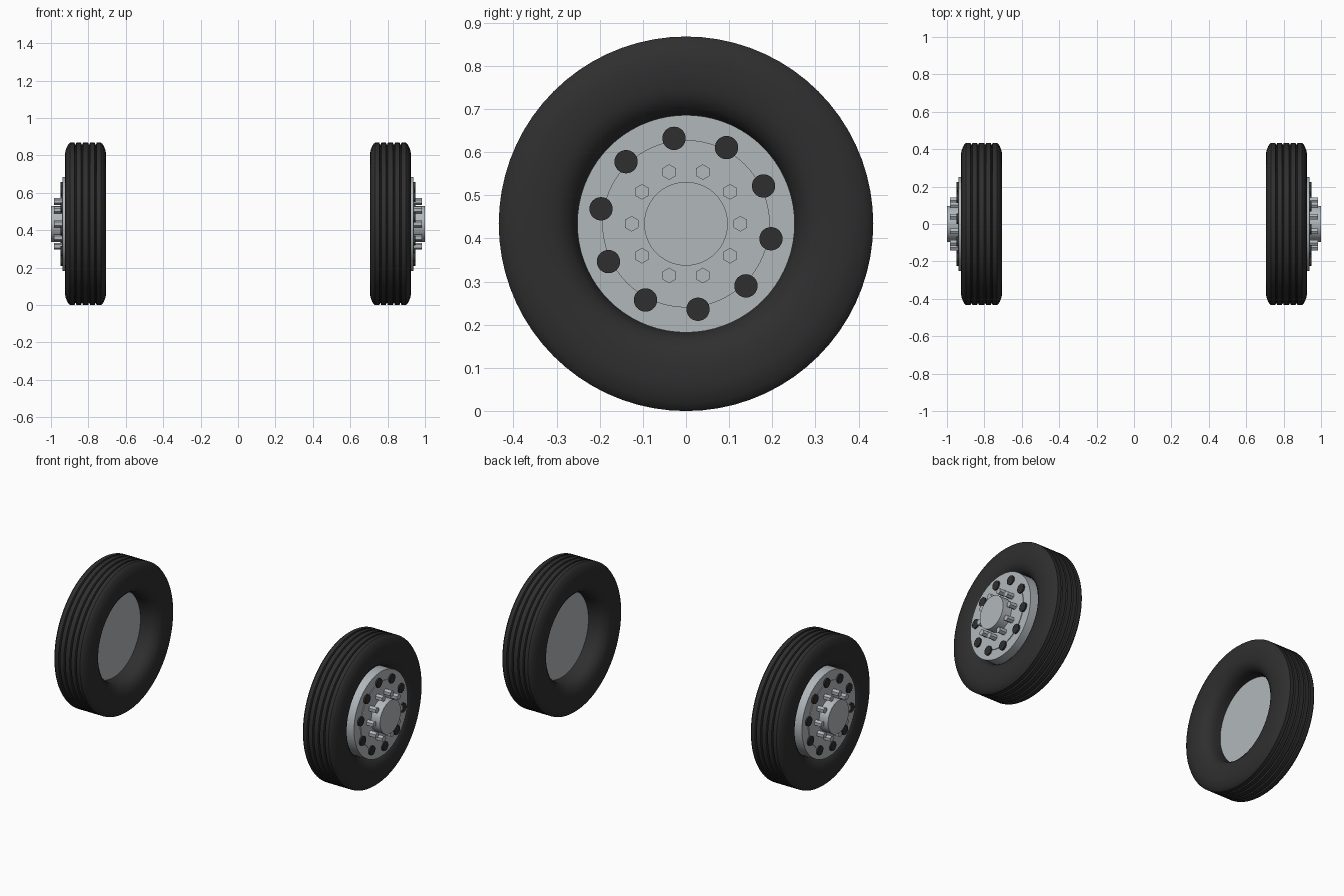
import bpy
import bmesh
from math import sin, cos, pi, radians
from mathutils import Matrix, Vector

if "Cube" in bpy.data.objects:
    bpy.data.objects.remove(bpy.data.objects["Cube"])

RADIUS = 0.434   # tyre radius, also the axle height
MID = 0.815      # distance of each tyre centre plane from x = 0


def material(name, rgb, roughness):
    mat = bpy.data.materials.new(name)
    mat.use_nodes = True
    mat.diffuse_color = (*rgb, 1)
    bsdf = mat.node_tree.nodes["Principled BSDF"]
    bsdf.inputs["Base Color"].default_value = (*rgb, 1)
    bsdf.inputs["Roughness"].default_value = roughness
    return mat


rubber = material("dark rubber", (0.028, 0.028, 0.028), 0.8)
steel = material("light grey steel", (0.44, 0.475, 0.5), 0.5)


def finish(bm, name, mat, turn):
    """Turn the part to its side of the axle and make it an object."""
    bm.transform(Matrix.Translation((0, 0, RADIUS)) @ Matrix.Rotation(turn, 4, "Z"))
    bmesh.ops.recalc_face_normals(bm, faces=bm.faces)
    mesh = bpy.data.meshes.new(name)
    bm.to_mesh(mesh)
    bm.free()
    mesh.materials.append(mat)
    obj = bpy.data.objects.new(name, mesh)
    bpy.context.collection.objects.link(obj)
    bpy.ops.object.select_all(action="DESELECT")
    obj.select_set(True)
    bpy.context.view_layer.objects.active = obj
    bpy.ops.object.shade_smooth_by_angle(angle=radians(35))


def lathe(bm, profile, steps=72):
    """Spin (x, radius) points about the axle."""
    verts = [bm.verts.new((x, 0, r)) for x, r in profile]
    edges = [bm.edges.new(pair) for pair in zip(verts, verts[1:])]
    bmesh.ops.spin(bm, geom=verts + edges, cent=(0, 0, 0), axis=(1, 0, 0),
                   angle=2 * pi, steps=steps)
    bmesh.ops.remove_doubles(bm, verts=bm.verts, dist=0.0002)


def peg(bm, x0, x1, radius, sides, centre=(0, 0), phase=0.0):
    """Prism along the axle, with closed ends."""
    rings = []
    for x in (x0, x1):
        rings.append([bm.verts.new((x, centre[0] + radius * cos(phase + 2 * pi * i / sides),
                                    centre[1] + radius * sin(phase + 2 * pi * i / sides)))
                      for i in range(sides)])
        bm.faces.new(rings[-1])
    for i in range(sides):
        j = (i + 1) % sides
        bm.faces.new((rings[0][i], rings[0][j], rings[1][j], rings[1][i]))


def bolt_circle(radius, start):
    return [(radius * cos(start + k * pi / 5), radius * sin(start + k * pi / 5))
            for k in range(10)]


def tyre_profile():
    """Half section from bead to tread centre, then mirrored."""
    half = [(0, 0.25), (0.04, 0.251), (0.066, 0.257), (0.085, 0.27), (0.1, 0.29),
            (0.107, 0.312), (0.11, 0.34), (0.11, 0.375), (0.106, 0.395),
            (0.098, 0.415), (0.09, 0.428), (0.082, RADIUS)]
    for groove in (0.054, 0.019):
        half += [(groove + 0.005, RADIUS), (groove + 0.002, RADIUS - 0.01),
                 (groove - 0.002, RADIUS - 0.01), (groove - 0.005, RADIUS)]
    other = [(-x, r) for x, r in reversed(half)]
    return [(MID + x, r) for x, r in half + other]


def build_wheel(side, turn):
    # Ribbed tyre
    bm = bmesh.new()
    lathe(bm, tyre_profile())
    finish(bm, side + "_tyre", rubber, turn)

    # Rim drum with its closed back
    bm = bmesh.new()
    peg(bm, MID, 0.937, 0.252, 72)
    finish(bm, side + "_rim", steel, turn)

    # Raised centre plate
    bm = bmesh.new()
    peg(bm, 0.93, 0.941, 0.194, 64)
    finish(bm, side + "_centre_plate", steel, turn)

    # Round hand holes as thin dark discs
    bm = bmesh.new()
    for centre in bolt_circle(0.2, radians(26)):
        peg(bm, 0.939, 0.948, 0.027, 32, centre)
    finish(bm, side + "_hand_holes", rubber, turn)

    # Hub
    bm = bmesh.new()
    peg(bm, 0.935, 1.0, 0.097, 64)
    finish(bm, side + "_hub", steel, turn)

    # Hexagonal wheel nuts
    bm = bmesh.new()
    for centre in bolt_circle(0.126, 0):
        peg(bm, 0.935, 0.984, 0.018, 6, centre, pi / 2)
    finish(bm, side + "_wheel_nuts", steel, turn)


build_wheel("left", 0)
build_wheel("right", pi)
